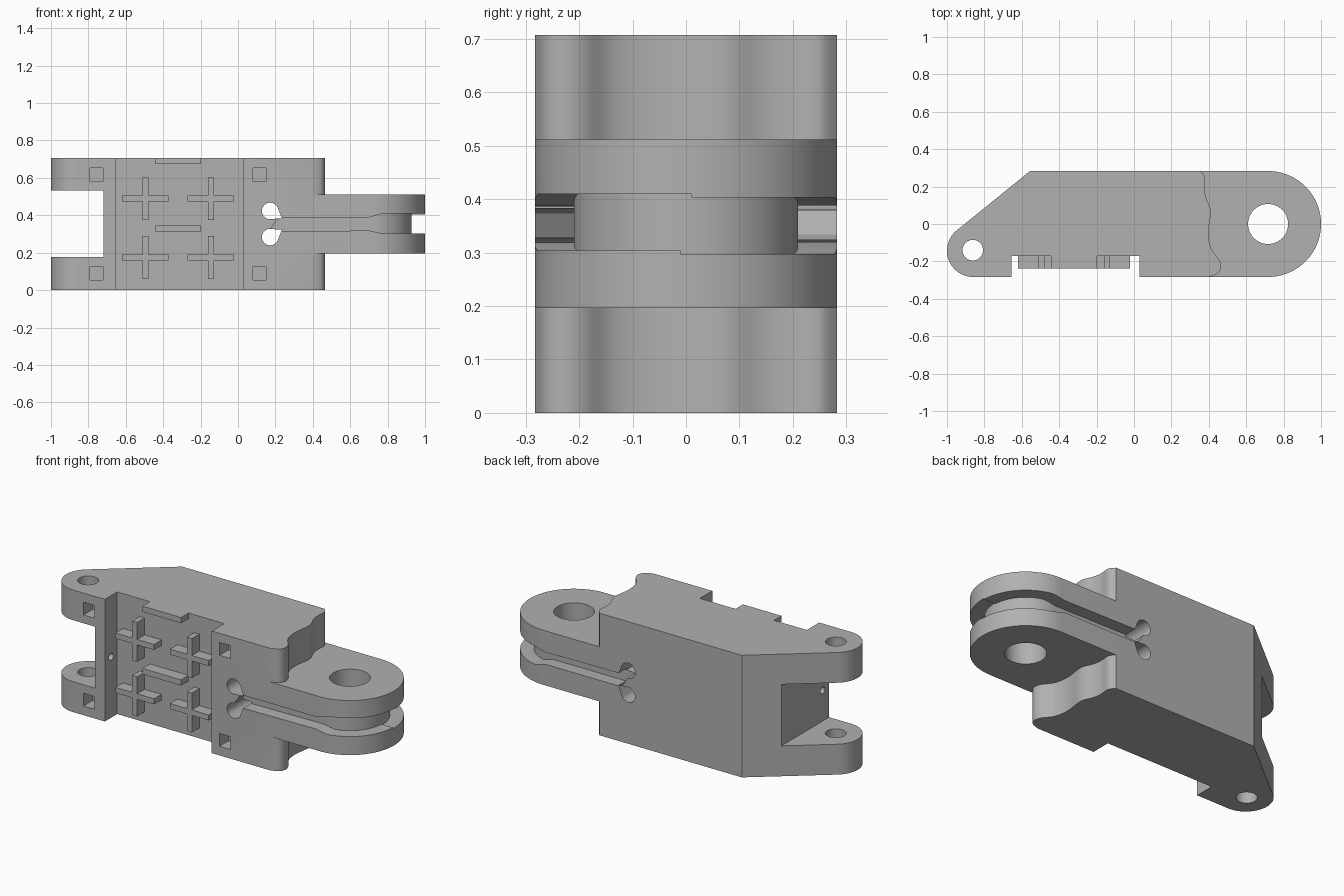
import bpy, bmesh, math
from mathutils import Vector

cube = bpy.data.objects.get("Cube")
if cube:
    bpy.data.objects.remove(cube, do_unlink=True)

H = 0.707          # full height
W = 0.283          # half depth
MID = H / 2

grey = bpy.data.materials.new("plain grey")
grey.use_nodes = True
COLOUR = (0.44, 0.44, 0.44, 1)
grey.diffuse_color = COLOUR
grey.node_tree.nodes["Principled BSDF"].inputs["Base Color"].default_value = COLOUR


def prism(name, pts, axis, lo, hi):
    """Closed 2D profile pushed along an axis from lo to hi."""
    place = {"x": lambda a, b, d: (d, a, b),
             "y": lambda a, b, d: (a, d, b),
             "z": lambda a, b, d: (a, b, d)}[axis]
    bm = bmesh.new()
    low = [bm.verts.new(place(a, b, lo)) for a, b in pts]
    high = [bm.verts.new(place(a, b, hi)) for a, b in pts]
    bm.faces.new(low)
    bm.faces.new(high)
    n = len(pts)
    for i in range(n):
        j = (i + 1) % n
        bm.faces.new((low[i], low[j], high[j], high[i]))
    bmesh.ops.recalc_face_normals(bm, faces=bm.faces)
    mesh = bpy.data.meshes.new(name)
    bm.to_mesh(mesh)
    bm.free()
    mesh.materials.append(grey)
    ob = bpy.data.objects.new(name, mesh)
    bpy.context.collection.objects.link(ob)
    return ob


def rect(a0, a1, b0, b1):
    return [(a0, b0), (a1, b0), (a1, b1), (a0, b1)]


def arc(cx, cy, r, start, end, n):
    angles = [math.radians(start + (end - start) * i / n) for i in range(n + 1)]
    return [(cx + r * math.cos(t), cy + r * math.sin(t)) for t in angles]


def circle(cx, cy, r, n=40):
    return arc(cx, cy, r, 0, 360, n)[:-1]


def flow(pts, steps=5):
    """Smooth line through a few points."""
    p = [Vector(q) for q in [pts[0]] + pts + [pts[-1]]]
    out = []
    for a, b, c, d in zip(p, p[1:], p[2:], p[3:]):
        for s in range(steps):
            t = s / steps
            out.append(tuple(b + (c - a) * t / 2
                             + (2 * a - 5 * b + 4 * c - d) * t * t / 2
                             + (3 * b - a - 3 * c + d) * t ** 3 / 2))
    return out + [pts[-1]]


def combine(target, tool, operation="DIFFERENCE"):
    mod = target.modifiers.new("join", "BOOLEAN")
    mod.operation = operation
    mod.solver = "EXACT"
    mod.object = tool
    bpy.context.view_layer.objects.active = target
    bpy.ops.object.modifier_apply(modifier=mod.name)
    bpy.data.objects.remove(tool, do_unlink=True)


# Main block: rounded tail, sloped back corner, wavy inner end, front recess
wave = flow([(0.355, W), (0.38, 0.25), (0.377, 0.19), (0.385, 0.14), (0.406, 0.09),
             (0.41, 0.05), (0.4, -0.02), (0.4, -0.08), (0.417, -0.14), (0.455, -0.19),
             (0.465, -0.23), (0.447, -0.265), (0.4, -W)])
outline = arc(-0.86, -0.143, 0.14, 270, 130, 20) + [(-0.556, W)] + wave
outline += [(0.03, -W), (0.03, -0.17), (-0.655, -0.17), (-0.655, -W)]
body = prism("link_body", outline, "z", 0, H)

# Rounded tongue
tongue = prism("tongue", [(0.2, -W)] + arc(0.717, 0, W, -90, 90, 48) + [(0.2, W)],
               "z", 0.196, 0.512)
combine(body, tongue, "UNION")

# Fork slot and pin hole at the tail
combine(body, prism("fork_slot", rect(-1.1, -0.718, 0.176, 0.532), "y", -0.5, 0.5))
combine(body, prism("pin_hole", circle(-0.862, -0.14, 0.055), "z", -0.1, 0.9))
combine(body, prism("wall_hole", circle(-0.225, MID, 0.02, 20), "x", -0.8, -0.6))

# Square pockets in the front
for x in (-0.757, 0.115):
    for z in (0.09, H - 0.09):
        combine(body, prism("pocket", rect(x - 0.035, x + 0.035, z - 0.037, z + 0.037),
                            "y", -0.4, -0.2))

# Cable groove: front half runs to the lower hole, back half to the upper one
groove = [(1.1, 0.056), (0.77, 0.056), (0.7, 0.035), (0.24, 0.035), (0.205, 0.02),
          (0.16, -0.05), (0.19, -0.08), (0.23, -0.04), (0.7, -0.035),
          (0.77, -0.05), (1.1, -0.05)]
for side, lo, hi in ((1, -0.4, 0.01), (-1, -0.01, 0.4)):
    band = prism("groove", [(x, MID + side * z) for x, z in groove], "y", lo, hi)
    core = prism("core", [(-1, -0.21)] + arc(0.717, 0, 0.21, -90, 90, 40) + [(-1, 0.21)],
                 "z", -0.1, 0.9)
    combine(band, core)
    combine(body, band)

# Teardrop through holes and the large tongue hole
for side in (1, -1):
    drop = arc(0.172, 0.07, 0.044, 25, 285, 24) + [(0.235, 0.03)]
    combine(body, prism("drop_hole", [(x, MID + side * z) for x, z in drop], "y", -0.5, 0.5))
combine(body, prism("tongue_hole", circle(0.717, 0, 0.107, 48), "z", -0.1, 0.9))

# Raised crosses and bars in the recess
raised = []
for x in (-0.495, -0.145):
    for z in (0.174, 0.489):
        c, a = 0.016, 0.124
        plus = [(-c, -a), (c, -a), (c, -c), (a, -c), (a, c), (c, c),
                (c, a), (-c, a), (-c, c), (-a, c), (-a, -c), (-c, -c)]
        raised.append(prism("cross", [(x + u, z + v * (0.92 if abs(v) == a else 1))
                                      for u, v in plus], "y", -0.238, -0.165))
for z in (0.313, H - 0.033):
    raised.append(prism("bar", rect(-0.445, -0.198, z, z + 0.033), "y", -0.238, -0.165))
for part in raised:
    combine(body, part, "UNION")

# Smooth curved walls, keep edges sharp
bpy.ops.object.select_all(action="DESELECT")
body.select_set(True)
bpy.context.view_layer.objects.active = body
bpy.ops.object.shade_smooth_by_angle(angle=math.radians(30))
